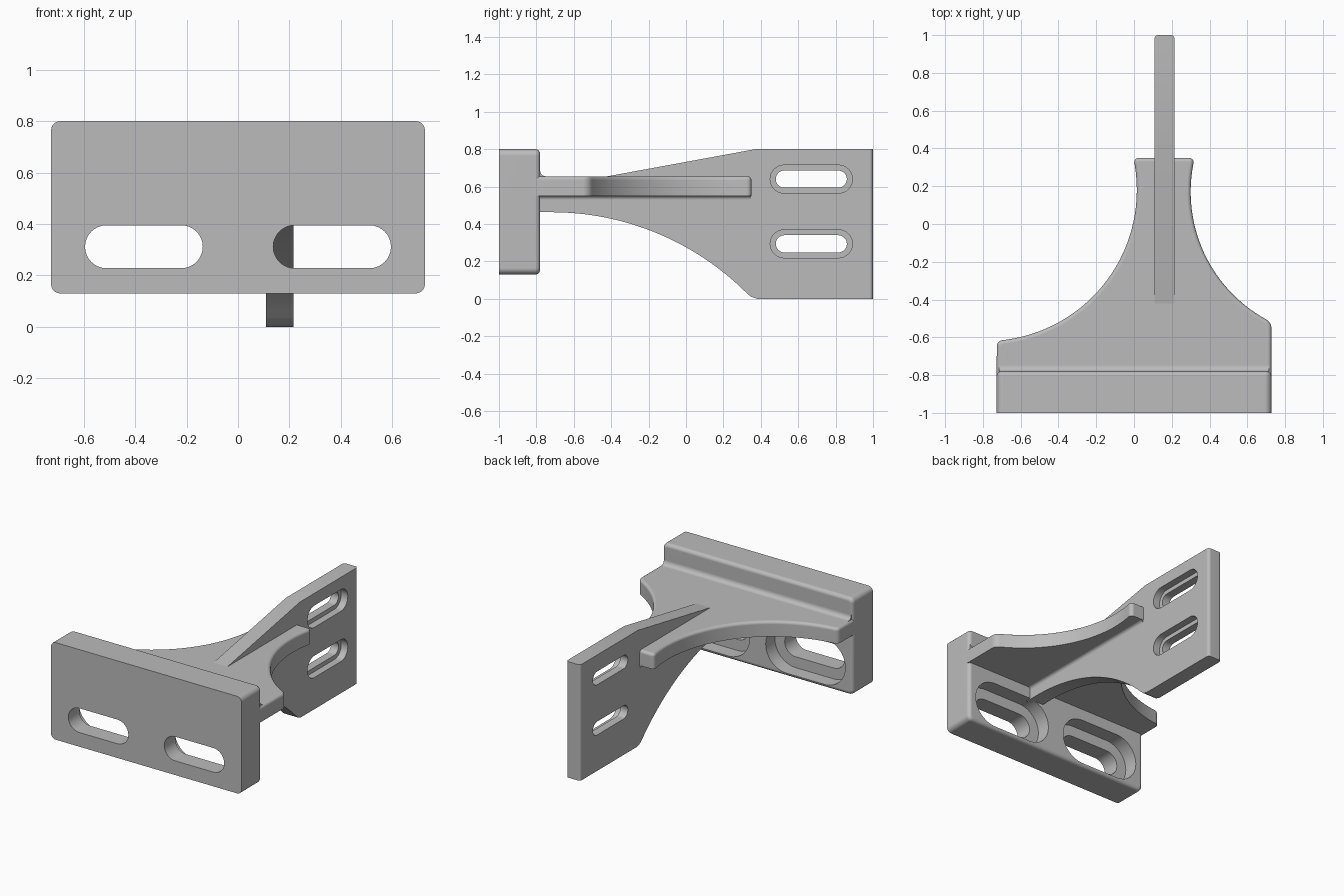
import bpy, bmesh
from math import sin, cos, radians

if "Cube" in bpy.data.objects:
    bpy.data.objects.remove(bpy.data.objects["Cube"], do_unlink=True)

grey = bpy.data.materials.new("plain_grey")
grey.use_nodes = True
colour = (0.5, 0.5, 0.5, 1)
grey.diffuse_color = colour
grey.node_tree.nodes["Principled BSDF"].inputs["Base Color"].default_value = colour


def arc(cx, cy, r, start, end, n=32):
    angles = [radians(start + (end - start) * i / n) for i in range(n + 1)]
    return [(cx + r * cos(a), cy + r * sin(a)) for a in angles]


def stadium(u0, u1, v0, v1):
    r, mid = (v1 - v0) / 2, (v0 + v1) / 2
    return arc(u1 - r, mid, r, -90, 90, 16) + arc(u0 + r, mid, r, 90, 270, 16)


def prism(name, points, axis, a, b, corner=0, rim=None, radius=0.02):
    """Extrude a profile along an axis, round its sharp corners, then fillet the rim edges."""
    place = {"x": lambda u, v, w: (w, u, v),
             "y": lambda u, v, w: (u, w, v),
             "z": lambda u, v, w: (u, v, w)}[axis]
    k = "xyz".index(axis)
    bm = bmesh.new()
    low = [bm.verts.new(place(u, v, a)) for u, v in points]
    high = [bm.verts.new(place(u, v, b)) for u, v in points]
    bm.faces.new(low)
    bm.faces.new(high)
    for i in range(len(points)):
        j = (i + 1) % len(points)
        bm.faces.new((low[i], low[j], high[j], high[i]))
    bmesh.ops.recalc_face_normals(bm, faces=bm.faces)
    if corner:
        sides = [e for e in bm.edges
                 if abs(e.verts[0].co[k] - e.verts[1].co[k]) > 0.01 and e.calc_face_angle() > 0.6]
        bmesh.ops.bevel(bm, geom=sides, offset=corner, segments=5, profile=0.5,
                        affect="EDGES", clamp_overlap=False)
    if rim:
        edges = [e for e in bm.edges if rim(e.verts[0].co, e.verts[1].co)]
        bmesh.ops.bevel(bm, geom=edges, offset=radius, segments=4, profile=0.5,
                        affect="EDGES", clamp_overlap=False)
    mesh = bpy.data.meshes.new(name)
    bm.to_mesh(mesh)
    bm.free()
    mesh.materials.append(grey)
    obj = bpy.data.objects.new(name, mesh)
    bpy.context.collection.objects.link(obj)
    return obj


def activate(obj):
    bpy.ops.object.select_all(action="DESELECT")
    obj.select_set(True)
    bpy.context.view_layer.objects.active = obj


def cut(target, cutter):
    cutter.hide_render = True
    mod = target.modifiers.new("slot", "BOOLEAN")
    mod.operation = "DIFFERENCE"
    mod.solver = "EXACT"
    mod.object = cutter
    activate(target)
    bpy.ops.object.modifier_apply(modifier=mod.name)
    bpy.data.objects.remove(cutter, do_unlink=True)


# Mounting plate with rounded corners and a filleted back rim
plate = prism("mounting_plate", [(-0.727, 0.13), (0.727, 0.13), (0.727, 0.8), (-0.727, 0.8)],
              "y", -1, -0.78, corner=0.035,
              rim=lambda p, q: min(p.y, q.y) > -0.79, radius=0.025)

# Two slots through the plate, widened from behind
for side in (-1, 1):
    x0, x1 = sorted((side * 0.137, side * 0.595))
    cut(plate, prism("slot_cutter", stadium(x0, x1, 0.228, 0.395), "y", -1.1, -0.7))
    cut(plate, prism("recess_cutter", stadium(x0 - 0.075, x1 + 0.075, 0.153, 0.47), "y", -0.88, -0.7))

# Horizontal shelf narrowing backwards between two concave arcs
outline = ([(-0.727, -0.85), (0.727, -0.85)]
           + arc(1.07, 0.17, 0.77, 243.6, 166.5)
           + arc(-0.785, 0.18, 0.8, 12.3, -85.8))
shelf = prism("shelf", outline, "z", 0.55, 0.655, corner=0.03,
              rim=lambda p, q: min(p.z, q.z) > 0.65)

# Upright web with an arched underside and a sloping top
side_profile = ([(-0.82, 0.6), (-0.82, 0.463)]
                + arc(-0.72, -1.014, 1.477, 90, 45.3)
                + [(0.347, 0.011), (0.38, 0), (1, 0), (1, 0.8), (0.37, 0.8), (-0.72, 0.6)])
web = prism("upright_web", side_profile, "x", 0.108, 0.215,
            rim=lambda p, q: min(p.y, q.y) > 0.99 and abs(p.z - q.z) > 0.1)

# Two slots through the web, recessed on its left face
for mid in (0.64, 0.294):
    cut(web, prism("slot_cutter", stadium(0.48, 0.86, mid - 0.046, mid + 0.046), "x", 0, 0.4))
    cut(web, prism("recess_cutter", stadium(0.45, 0.89, mid - 0.075, mid + 0.075), "x", 0.165, 0.4))

# Concave fillets where the shelf meets the plate and the web
plate_fillet = prism("plate_fillet",
                     [(-0.79, 0.645), (-0.75, 0.645)] + arc(-0.75, 0.685, 0.03, 270, 180, 6)
                     + [(-0.79, 0.685)], "x", -0.715, 0.715)
parts = [plate, shelf, web, plate_fillet]
for name, face, side in (("right_web_fillet", 0.108, -1), ("left_web_fillet", 0.215, 1)):
    curve = [(face + side * (u + 0.02), v) for u, v in arc(0, 0.53, 0.02, 90, 180, 6)]
    profile = [(face - side * 0.01, 0.555), (face + side * 0.02, 0.555)] + curve + [(face - side * 0.01, 0.53)]
    parts.append(prism(name, profile, "y", -0.79, 0.345))

# Smooth the rounded surfaces and keep the flat faces clean
for part in parts:
    activate(part)
    bpy.ops.object.shade_smooth_by_angle(angle=radians(30))
    part.modifiers.new("clean_normals", "WEIGHTED_NORMAL").keep_sharp = True
